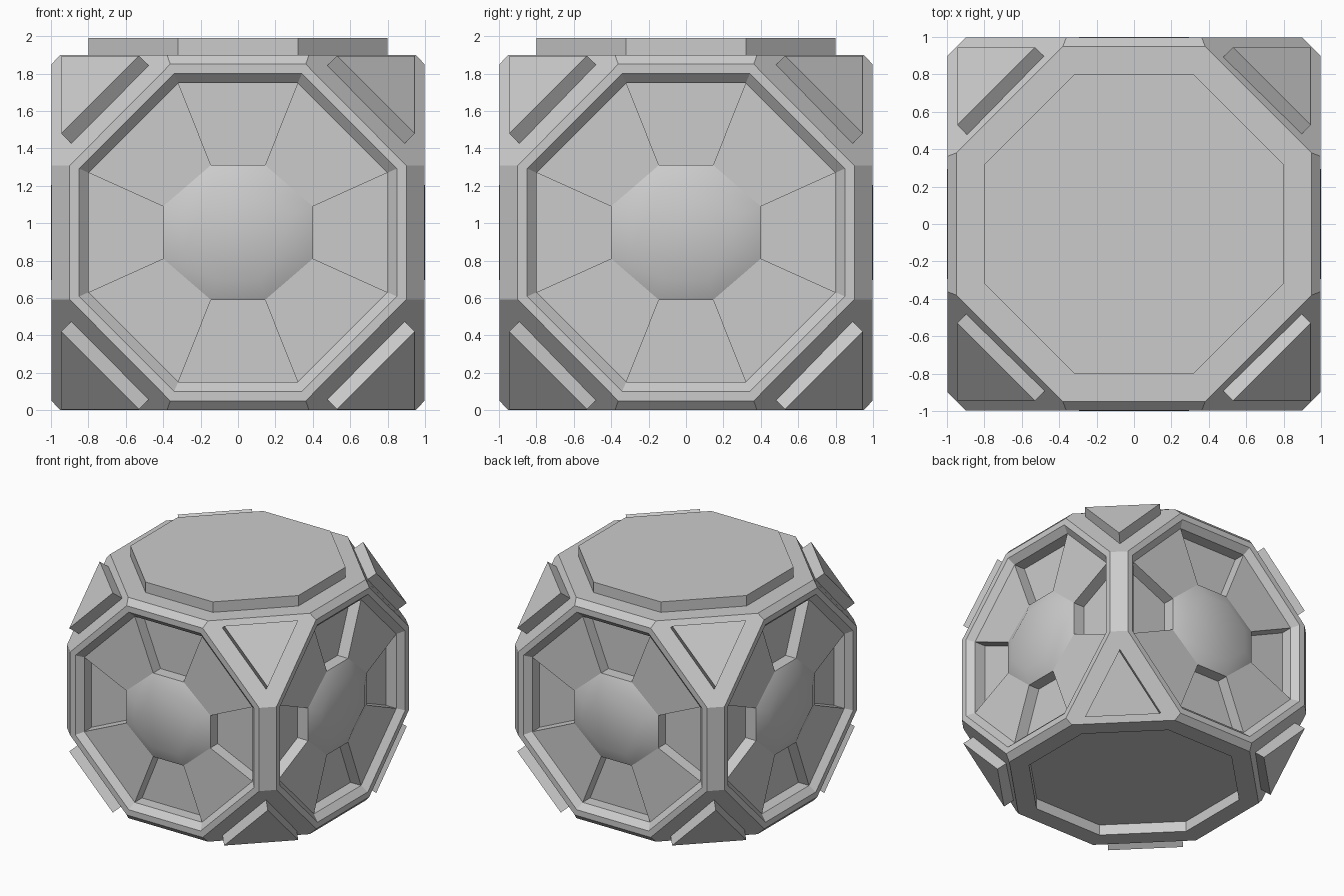
import bpy, bmesh, math
from mathutils import Matrix, Vector

if "Cube" in bpy.data.objects:
    bpy.data.objects.remove(bpy.data.objects["Cube"])

CZ = 0.95      # height of the body centre
FACE = 0.997   # distance of the side faces from the centre
FLOOR, POCKET = 0.05, 0.15   # depths of the side panels and of the pockets between them


def octagon(a, b, c=None, d=None):
    """Octagon with long points (a, +-b) and (+-d, c) in 2D, counter-clockwise."""
    c, d = (a if c is None else c), (b if d is None else d)
    return [(a, -b), (a, b), (d, c), (-d, c), (-a, b), (-a, -b), (-d, -c), (d, -c)]


def side(points, depth):
    """Place a 2D outline on the front side, sunk by depth."""
    return [Vector((u, -FACE + depth, w)) for u, w in points]


def loft(bm, rings, start=False, end=False):
    """Skin a series of equal length outlines, with optional end caps."""
    loops = [[bm.verts.new(p) for p in r] for r in rings]
    n = len(loops[0])
    for a, b in zip(loops, loops[1:]):
        for i in range(n):
            bm.faces.new((a[i], a[(i + 1) % n], b[(i + 1) % n], b[i]))
    if start:
        bm.faces.new(loops[0])
    if end:
        bm.faces.new(loops[-1])


def make(name, bm, turn=0, smooth=0):
    bmesh.ops.remove_doubles(bm, verts=bm.verts, dist=1e-4)
    bmesh.ops.recalc_face_normals(bm, faces=bm.faces)
    bm.transform(Matrix.Translation((0, 0, CZ)) @ Matrix.Rotation(turn, 4, 'Z'))
    me = bpy.data.meshes.new(name)
    bm.to_mesh(me)
    bm.free()
    ob = bpy.data.objects.new(name, me)
    bpy.context.collection.objects.link(ob)
    if smooth:
        bpy.ops.object.select_all(action='DESELECT')
        ob.select_set(True)
        bpy.context.view_layer.objects.active = ob
        bpy.ops.object.shade_smooth_by_angle(angle=math.radians(smooth))
    return ob


turns = [k * math.pi / 2 for k in range(4)]
rim = octagon(0.9, 0.358, 0.9, 0.362)
cap = octagon(0.95, 0.38)

# Body: truncated box with chamfered edges
bm = bmesh.new()
for t in turns:
    for p in side(rim, 0):
        bm.verts.new(Matrix.Rotation(t, 3, 'Z') @ p)
for z in (-0.95, 0.95):
    for x, y in cap:
        bm.verts.new((x, y, z))
bmesh.ops.convex_hull(bm, input=bm.verts)
bmesh.ops.dissolve_limit(bm, angle_limit=math.radians(14), verts=bm.verts, edges=bm.edges)

# Open the four sides and the bottom, then sink recesses into them
bm.normal_update()
opened = [f for f in bm.faces
          if f.normal.z < -0.99 or max(abs(f.normal.x), abs(f.normal.y)) > 0.99]
bmesh.ops.delete(bm, geom=opened, context='FACES_ONLY')
inner = octagon(0.8, 0.32)
for t in turns:
    rot = Matrix.Rotation(t, 3, 'Z')
    rings = [side(rim, 0), side(octagon(0.85, 0.342), 0),
             side(inner, FLOOR), side(inner, POCKET)]
    loft(bm, [[rot @ p for p in r] for r in rings], end=True)
loft(bm, [[(x, y, z) for x, y in o]
          for o, z in ((cap, -0.95), (inner, -0.95), (inner, -0.86))], end=True)
make("body", bm, smooth=30)

# Raised octagonal lid
bm = bmesh.new()
loft(bm, [[(x, y, z) for x, y in inner] for z in (0.93, 1.04)], True, True)
make("top_plate", bm)

# Triangular plates on the eight corners
bm = bmesh.new()
for sx in (-1, 1):
    for sy in (-1, 1):
        for sz in (-1, 1):
            rings = []
            for o in (-0.07, 0):
                tri = ((0.53, 0.945, 0.945), (0.945, 0.53, 0.945), (0.945, 0.945, 0.53))
                rings.append([(sx * (x + o), sy * (y + o), sz * (z + o)) for x, y, z in tri])
            loft(bm, rings, True, True)
make("corner_plates", bm)

# Central hubs and raised diagonal panels in each side recess
for k, t in enumerate(turns):
    bm = bmesh.new()
    base = octagon(0.4, 0.14, 0.36, 0.145)
    loft(bm, [side(base, POCKET + 0.01), side(base, FLOOR),
              side(octagon(0.29, 0.095, 0.25, 0.12), -0.003)], False, True)
    make(f"hub_{k + 1}", bm, t, 40)

    bm = bmesh.new()
    for su in (-1, 1):
        for sw in (-1, 1):
            out = [(0.144, 0.359), (0.399, 0.139), (0.8, 0.32), (0.32, 0.8)]
            out = [(su * u, sw * w) for u, w in out]
            loft(bm, [side(out, POCKET + 0.01), side(out, FLOOR)], True, True)
    make(f"panels_{k + 1}", bm, t)
